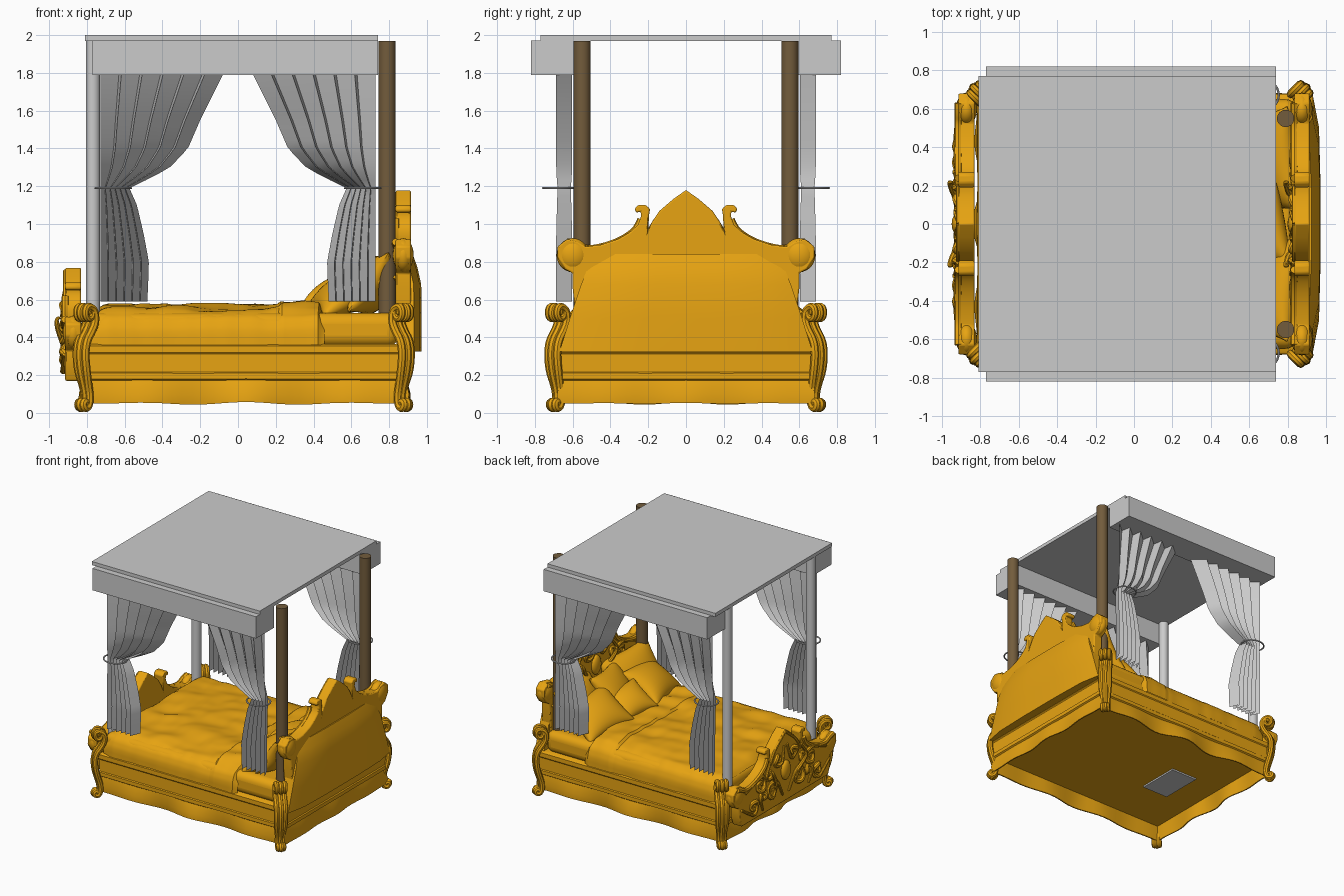
import bpy, bmesh, math, random
from mathutils import Vector, noise

if "Cube" in bpy.data.objects:
    bpy.data.objects.remove(bpy.data.objects["Cube"])

random.seed(4)


def material(name, rgb):
    m = bpy.data.materials.new(name)
    m.diffuse_color = (*rgb, 1)
    m.use_nodes = True
    m.node_tree.nodes["Principled BSDF"].inputs["Base Color"].default_value = m.diffuse_color
    return m


GOLD = material("gold", (0.8, 0.37, 0.006))
BROWN = material("dark_wood", (0.17, 0.107, 0.045))


def mesh(name, verts, faces, mat=None):
    me = bpy.data.meshes.new(name)
    me.from_pydata([tuple(v) for v in verts], [], faces)
    bm = bmesh.new()
    bm.from_mesh(me)
    bmesh.ops.remove_doubles(bm, verts=bm.verts, dist=1e-5)
    bmesh.ops.recalc_face_normals(bm, faces=bm.faces)
    bm.to_mesh(me)
    bm.free()
    ob = bpy.data.objects.new(name, me)
    bpy.context.collection.objects.link(ob)
    if mat:
        me.materials.append(mat)
    return ob


def grid_faces(nu, nv, base=0):
    return [(base + i * (nv + 1) + j, base + (i + 1) * (nv + 1) + j,
             base + (i + 1) * (nv + 1) + j + 1, base + i * (nv + 1) + j + 1)
            for i in range(nu) for j in range(nv)]


def grid(name, f, nu, nv, mat=None, facing=None):
    vs = [f(i / nu, j / nv) for i in range(nu + 1) for j in range(nv + 1)]
    ob = mesh(name, vs, grid_faces(nu, nv), mat)
    if facing and sum(p.normal.dot(Vector(facing)) * p.area for p in ob.data.polygons) < 0:
        ob.data.flip_normals()
    return ob


def loft(name, rings, mat=None):
    n = len(rings[0])
    fs = [(k * n + i, k * n + (i + 1) % n, (k + 1) * n + (i + 1) % n, (k + 1) * n + i)
          for k in range(len(rings) - 1) for i in range(n)]
    fs += [tuple(range(n)), tuple(range((len(rings) - 1) * n, len(rings) * n))]
    return mesh(name, [p for r in rings for p in r], fs, mat)


def bevel(ob, width, segments):
    b = ob.modifiers.new("bevel", 'BEVEL')
    b.width, b.segments = width, segments
    return ob


def box(name, x, y, z, mat=None):
    return loft(name, [[(x[0], y[0], h), (x[1], y[0], h), (x[1], y[1], h), (x[0], y[1], h)] for h in z], mat)


def cylinder(name, x, y, r, z, mat=None, n=24):
    return loft(name, [[(x + r * math.cos(2 * math.pi * i / n), y + r * math.sin(2 * math.pi * i / n), h)
                        for i in range(n)] for h in z], mat)


def ball(name, loc, scale, mat):
    def f(u, v):
        a, b = 2 * math.pi * u, math.pi * v
        return [loc[0] + scale[0] * math.sin(b) * math.cos(a), loc[1] + scale[1] * math.sin(b) * math.sin(a),
                loc[2] + scale[2] * math.cos(b)]
    return grid(name, f, 24, 14, mat)


def tube(name, pts, r, mat=None, taper=None, cyclic=False):
    cu = bpy.data.curves.new(name, 'CURVE')
    cu.dimensions, cu.bevel_depth, cu.bevel_resolution, cu.use_fill_caps = '3D', r, 2, True
    s = cu.splines.new('NURBS')
    s.points.add(len(pts) - 1)
    for i, p in enumerate(pts):
        s.points[i].co = (*p, 1)
        s.points[i].radius = taper(i / (len(pts) - 1)) if taper else 1
    s.order_u, s.resolution_u, s.use_endpoint_u, s.use_cyclic_u = 3, 4, not cyclic, cyclic
    tmp = bpy.data.objects.new(name + "_path", cu)
    bpy.context.collection.objects.link(tmp)
    me = bpy.data.meshes.new_from_object(tmp.evaluated_get(bpy.context.evaluated_depsgraph_get()))
    bpy.data.objects.remove(tmp)
    ob = bpy.data.objects.new(name, me)
    bpy.context.collection.objects.link(ob)
    me.materials.clear()
    if mat:
        me.materials.append(mat)
    return ob


def interp(tab, t):
    for a, b in zip(tab, tab[1:]):
        if t <= b[0]:
            k = (t - a[0]) / (b[0] - a[0])
            return [p + (q - p) * k for p, q in zip(a[1:], b[1:])]
    return list(tab[-1][1:])


def scroll(lead, c, r, turn=1, turns=1.4):
    """Path from a lead point that winds into a spiral around c."""
    a0 = math.atan2(lead[1] - c[1], lead[0] - c[0]) + turn * 1.2
    pts = [lead]
    for i in range(19):
        k = i / 18
        a = a0 + turn * turns * 2 * math.pi * k
        pts.append((c[0] + r * (1 - .78 * k) * math.cos(a), c[1] + r * (1 - .78 * k) * math.sin(a)))
    return pts


# Canopy, valances and posts
box("canopy_top", (-.81, .74), (-.77, .77), (1.97, 2.0))
for s in (-1, 1):
    box("valance", (-.77, .74), sorted((s * .58, s * .82)), (1.79, 1.972))
    cylinder("foot_post", -.768, s * .55, .038, (.45, 1.97))
    cylinder("head_post", .79, s * .55, .045, (.5, 1.97), BROWN)

# Pleated curtains gathered by tiebacks: long faces with short sharp returns
drape = [(0, 1.79, .08, .042), (.1, 1.68, .135, .042), (.22, 1.55, .2, .042), (.34, 1.4, .265, .042),
         (.42, 1.3, .36, .042), (.46, 1.25, .45, .04), (.5, 1.19, .575, .035), (.56, 1.1, .535, .038),
         (.68, .95, .5, .042), (.8, .8, .472, .042), (.9, .7, .475, .042), (1, .59, .48, .042)]
for sx in (-1, 1):
    for sy in (-1, 1):
        def cloth(u, v):
            z, inner, amp = interp(drape, u)
            k = round(v * 11)
            v = (k // 2 + .88 * (k % 2)) / 5.88
            return (sx * (.728 + (inner - .728) * v), sy * (.645 + amp * (1 if k % 2 == 0 else -1)), z)
        grid("curtain", cloth, 36, 11, None, (0, sy, 0))
        tube("tieback", [(sx * .66 + .095 * math.cos(a * math.pi / 10), sy * .672 + .085 * math.sin(a * math.pi / 10), 1.19)
                         for a in range(20)], .006, cyclic=True)

# Moulded hollow base with a serpentine skirt
def base_ring(z, out, wave):
    x0, x1, y1, n, pts = -.81, .895, .672, 30, []
    cs = [(x0, -y1), (x1, -y1), (x1, y1), (x0, y1)]
    for k in range(4):
        a, b = Vector(cs[k]), Vector(cs[(k + 1) % 4])
        d = (b - a).normalized()
        nrm = Vector((d.y, -d.x))
        for i in range(n):
            t = i / n
            w = wave * (.4 if k == 1 else 1) * math.sin(math.pi * t) * math.cos(6 * math.pi * t)
            p = a + (b - a) * t + nrm * (out - w) + (-d * out if i == 0 else d * 0)
            pts.append((p.x, p.y, z - w * .25))
    return pts


loft("bed_base", [base_ring(*r) for r in [(.17, -.02, 0), (.05, -.005, .03), (.05, .005, .03), (.1, .01, .022),
     (.172, -.004, .008), (.18, .008, .003), (.21, .008, .002), (.216, 0, 0), (.312, 0, 0), (.32, .006, 0),
     (.355, .006, 0), (.365, -.01, 0)]], GOLD)
box("underside_panel", (-.53, -.29), (-.23, .13), (.155, .168))

# Curled corner legs made of three ridges
leg = [(.005, .525), (.015, .535), (.01, .55), (-.015, .55), (-.025, .525), (-.01, .5), (.025, .495), (.05, .52),
       (.04, .56), (.0, .565), (-.045, .54), (-.05, .48), (-.015, .43), (.035, .38), (.05, .31), (.035, .22),
       (.0, .14), (-.015, .08), (.0, .03), (.035, .022), (.055, .045), (.035, .065), (.02, .05)]
for sx, cx in ((-1, -.805), (1, .866)):
    for sy in (-1, 1):
        for k in (-1, 0, 1):
            w = .023 * k
            pts = [(cx + sx * (.55 * d + w * (1 if z > .15 else .6) + .006 * (k == 0)),
                    sy * (.68 + .55 * d - w * (1 if z > .15 else .6) + .006 * (k == 0)), z) for d, z in leg]
            tube("corner_leg", pts, .02, GOLD, lambda t: .6 + .5 * min(1, t * 2) - .2 * max(0, t - .6))

# Carved headboard and footboard share one crest outline (y, height below peak)
crest = [(0, 0), (.07, -.05), (.14, -.11), (.18, -.17), (.2, -.21), (.195, -.13), (.19, -.1), (.215, -.078),
         (.255, -.08), (.272, -.1), (.265, -.12), (.24, -.115), (.238, -.14), (.255, -.185), (.3, -.225), (.36, -.26),
         (.45, -.29), (.53, -.3), (.58, -.27), (.63, -.26), (.68, -.3), (.68, -.36), (.64, -.42), (.6, -.44)]
carving = [((.02, -.13), (.1, -.22), .055, 1), ((.04, -.53), (.17, -.45), .08, -1),
           ((.53, -.34), (.33, -.34), .075, 1), ((.58, -.46), (.42, -.49), .065, -1),
           ((.2, -.2), (.22, -.3), .045, -1), ((.3, -.56), (.3, -.45), .045, 1)]
for part, peak, drop, x0, x1 in (("headboard", 1.18, -.78, .835, .915), ("footboard", .77, -.6, -.915, -.83)):
    half = crest + [(.6, -.52), (.57, drop)]
    outline = half + [(-y, z) for y, z in reversed(half[1:])]
    bevel(loft(part, [[(x, y, peak + z) for y, z in outline] for x in (x0, x1)], GOLD), .008, 2)
    ball(part + "_medallion", (x0 - .005, 0, peak - .34), (.03, .055, .08), GOLD)
    for s in (-1, 1):
        ball(part + "_knob", ((x0 + x1) / 2, s * .6, peak - .345), (.055, .085, .09), GOLD)
        tube(part + "_rim", [(x0, s * y, peak + z - .015) for y, z in crest[12:20]], .02, GOLD)
        tube(part + "_peak_rim", [(x0, s * y, peak + z - .02) for y, z in crest[:5]], .012, GOLD)
        for lead, c, r, turn in carving:
            tube(part + "_scroll", [(x0 - .005 - .01 * math.sin(i), s * y, peak + z)
                 for i, (y, z) in enumerate(scroll(lead, c, r, turn))], .018, GOLD,
                 lambda t: .45 + .6 * math.sin(math.pi * min(1, t * 1.2 + .05)))
        tube(part + "_leaf", [(x0, s * .12, peak - .42), (x0 - .03, s * .17, peak - .35), (x0 - .045, s * .21, peak - .3),
             (x0 - .045, s * .22, peak - .27), (x0 - .03, s * .215, peak - .265)], .018, GOLD, lambda t: 1.1 - .7 * t)

# Sloped back panel behind the headboard
def back_ring(z, w, x):
    return [(.85, -w, z), (x - .04, -w, z), (x - .008, -.75 * w, z), (x, -.3 * w, z),
            (x, .3 * w, z), (x - .008, .75 * w, z), (x - .04, w, z), (.85, w, z)]


loft("back_panel", [back_ring(*r) for r in ((.325, .67, .972), (.5, .615, .972), (.68, .555, .97),
     (.77, .52, .95), (.84, .49, .925))], GOLD)

# Mattress and rumpled quilt
bevel(box("mattress", (-.79, .85), (-.65, .65), (.35, .53), GOLD), .06, 5)
side = [(0, 0, .568), (.6, .48, .562), (.74, .58, .545), (.84, .645, .5), (.93, .67, .44), (1, .67, .36)]


def quilt(u, v):
    s = 2 * v - 1
    y, z = interp(side, abs(s))
    y = math.copysign(y, s)
    x = -.78 + 1.24 * u
    end = max(0, 1 - u / .07, (u - .97) / .03)
    fold = .014 if .81 < u < .98 else 0
    top = max(0, (z - .36) / .2)
    n = noise.noise(Vector((x * 3 + y * 2, y * 7 - x * 3, .3))) + .5 * noise.noise(Vector((x * 11, y * 5, 2)))
    z += top * (.022 * n + fold - .055 * end * end)
    return (x + .02 * noise.noise(Vector((y * 5, 1, u))) * u,
            y * (1 + fold * .8 - .02 * end) + .01 * n * (1 - top) * (1 if s > 0 else -1), z)


grid("quilt", quilt, 70, 64, GOLD, (0, 0, 1))

# Pillows: two rows leaning on the headboard
def pillow(loc, h, w, t, lean, twist):
    vs, n = [], 16
    for sgn in (-1, 1):
        for i in range(n + 1):
            for j in range(n + 1):
                a, b = math.sin(math.pi * (i / n - .5)), math.sin(math.pi * (j / n - .5))
                puff = ((1 - a ** 2) * (1 - b ** 2)) ** .45
                vs.append((h * a * (1 - .1 * (1 - b * b)), w * b * (1 - .1 * (1 - a * a)), sgn * t * puff))
    ob = mesh("pillow", vs, grid_faces(n, n) + grid_faces(n, n, (n + 1) ** 2), GOLD)
    ob.location, ob.rotation_euler = loc, (twist, -math.radians(lean), twist)


for s in (-1, 1):
    pillow((.73, s * .33, .68), .19, .28, .1, 55, s * .08)
    pillow((.57, s * .36, .635), .19, .24, .095, 32, s * -.12)
pillow((.66, 0, .68), .18, .22, .09, 50, .1)
pillow((.51, .03, .63), .15, .18, .08, 30, -.15)

# Smooth shading with sharp creases kept
bpy.ops.object.select_all(action='DESELECT')
for ob in bpy.context.scene.objects:
    ob.select_set(True)
    bpy.context.view_layer.objects.active = ob
bpy.ops.object.shade_smooth_by_angle(angle=math.radians(35))
